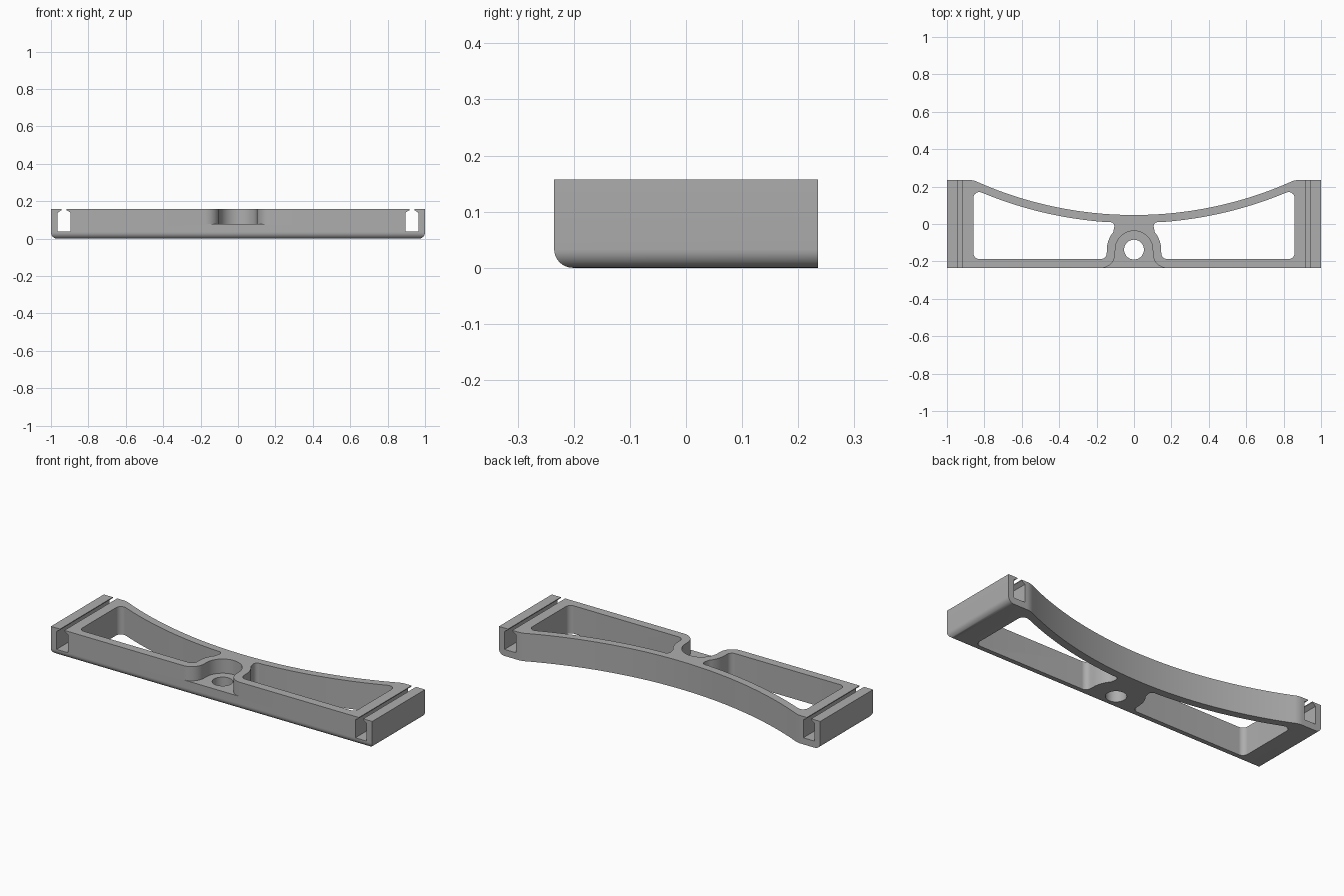
import bpy, bmesh, math
from mathutils import Vector, Matrix

cube = bpy.data.objects.get("Cube")
if cube:
    bpy.data.objects.remove(cube, do_unlink=True)

HEIGHT, HALF_DEPTH = 0.157, 0.235
BOSS_Y = -0.137
ARC_R, ARC_Y = 2.071, 2.119      # sweeping rear arc: radius and centre

grey = bpy.data.materials.new("plain grey")
grey.use_nodes = True
colour = (0.42, 0.42, 0.42, 1)
grey.diffuse_color = colour
grey.node_tree.nodes["Principled BSDF"].inputs["Base Color"].default_value = colour


def rounded(points, steps=8):
    """Outline from (x, y) or (x, y, radius) points, with filleted corners."""
    out = []
    for i, p in enumerate(points):
        v = Vector(p[:2])
        if len(p) < 3:
            out.append(v)
            continue
        a = (Vector(points[i - 1][:2]) - v).normalized()
        b = (Vector(points[(i + 1) % len(points)][:2]) - v).normalized()
        half = math.acos(a.dot(b)) / 2
        centre = v + (a + b).normalized() * p[2] / math.sin(half)
        reach = p[2] / math.tan(half)
        start, end = v + a * reach - centre, v + b * reach - centre
        for k in range(steps + 1):
            spoke = start.lerp(end, k / steps).normalized()
            out.append(centre + spoke * p[2])
    return out


def arc(cx, cy, r, start, end, steps):
    angles = [math.radians(start + (end - start) * k / steps) for k in range(steps + 1)]
    return [(cx + r * math.cos(t), cy + r * math.sin(t)) for t in angles]


def rear_arc(radius, x0, x1, steps):
    xs = [x0 + (x1 - x0) * k / steps for k in range(steps + 1)]
    return [(x, ARC_Y - math.sqrt(radius ** 2 - x * x)) for x in xs]


def prism(name, outline, low, high, along_y=False):
    bm = bmesh.new()
    bottom = [bm.verts.new((p[0], p[1], low)) for p in outline]
    top = [bm.verts.new((p[0], p[1], high)) for p in outline]
    bm.faces.new(bottom)
    bm.faces.new(top)
    for i in range(len(outline)):
        bm.faces.new((bottom[i - 1], bottom[i], top[i], top[i - 1]))
    if along_y:
        bm.transform(Matrix.Rotation(math.radians(90), 4, "X"))
    bmesh.ops.recalc_face_normals(bm, faces=bm.faces)
    mesh = bpy.data.meshes.new(name)
    bm.to_mesh(mesh)
    bm.free()
    mesh.materials.append(grey)
    obj = bpy.data.objects.new(name, mesh)
    bpy.context.collection.objects.link(obj)
    return obj


def mirrored(points):
    return [(-p[0], p[1]) for p in points]


# Body with a concave rear edge
curve = rear_arc(ARC_R, -0.8, 0.8, 48)
frame = prism("bracket_frame", rounded(
    [(1, -HALF_DEPTH), (1, HALF_DEPTH), (0.86, HALF_DEPTH, 0.1)] + curve[::-1]
    + [(-0.86, HALF_DEPTH, 0.1), (-1, HALF_DEPTH), (-1, -HALF_DEPTH)]), 0, HEIGHT)

# Round the lower front and end edges
bm = bmesh.new()
bm.from_mesh(frame.data)
edges = []
for e in bm.edges:
    a, b = (v.co for v in e.verts)
    front = max(a.y, b.y) < -HALF_DEPTH + 0.001
    end = min(abs(a.x), abs(b.x)) > 0.999 and a.x * b.x > 0
    if max(a.z, b.z) < 0.001 and (front or end):
        edges.append(e)
bmesh.ops.bevel(bm, geom=edges, offset=0.033, segments=8, profile=0.5, affect="EDGES")
bm.to_mesh(frame.data)
bm.free()

# Side windows wrapping round the central boss
window = rounded(
    [(0.858, -0.187, 0.03), (0.147, -0.187, 0.03)]
    + arc(0, BOSS_Y, 0.145, 4, 40, 8) + [(0.1, 0.01, 0.022)]
    + rear_arc(ARC_R + 0.043, 0.14, 0.8, 24) + [(0.858, 0.184, 0.03)])
# Keyhole-shaped channels across both ends
slot = [(-0.035, 0.037), (0.035, 0.037), (0.035, 0.138), (0.0135, 0.152),
        (0.0135, 0.2), (-0.0135, 0.2), (-0.0135, 0.152), (-0.035, 0.138)]
channel = [(x + 0.93, z) for x, z in slot]
# Pocket flaring out to the front, and its bolt hole
flare = arc(0.176, -0.16, 0.075, 270, 180, 12)
pocket = ([(0.176, -0.3)] + flare + arc(0, BOSS_Y, 0.1, 0, 180, 40)
          + mirrored(flare)[::-1] + [(-0.176, -0.3)])

cutters = [prism("pocket_cutter", pocket, 0.077, 0.3),
           prism("hole_cutter", arc(0, BOSS_Y, 0.053, 0, 350, 35), -0.1, 0.3)]
for flip in (list, mirrored):
    cutters.append(prism("window_cutter", flip(window), -0.1, 0.3))
    cutters.append(prism("channel_cutter", flip(channel), -0.4, 0.4, along_y=True))

for cutter in cutters:
    cutter.hide_render = True
    mod = frame.modifiers.new("cut", "BOOLEAN")
    mod.operation, mod.solver, mod.object = "DIFFERENCE", "EXACT", cutter

# Bake the cuts and discard the cutters
graph = bpy.context.evaluated_depsgraph_get()
result = bpy.data.meshes.new_from_object(frame.evaluated_get(graph))
frame.modifiers.clear()
frame.data = result
for cutter in cutters:
    bpy.data.objects.remove(cutter, do_unlink=True)

bpy.ops.object.select_all(action="DESELECT")
frame.select_set(True)
bpy.context.view_layer.objects.active = frame
bpy.ops.object.shade_smooth_by_angle(angle=math.radians(30))
